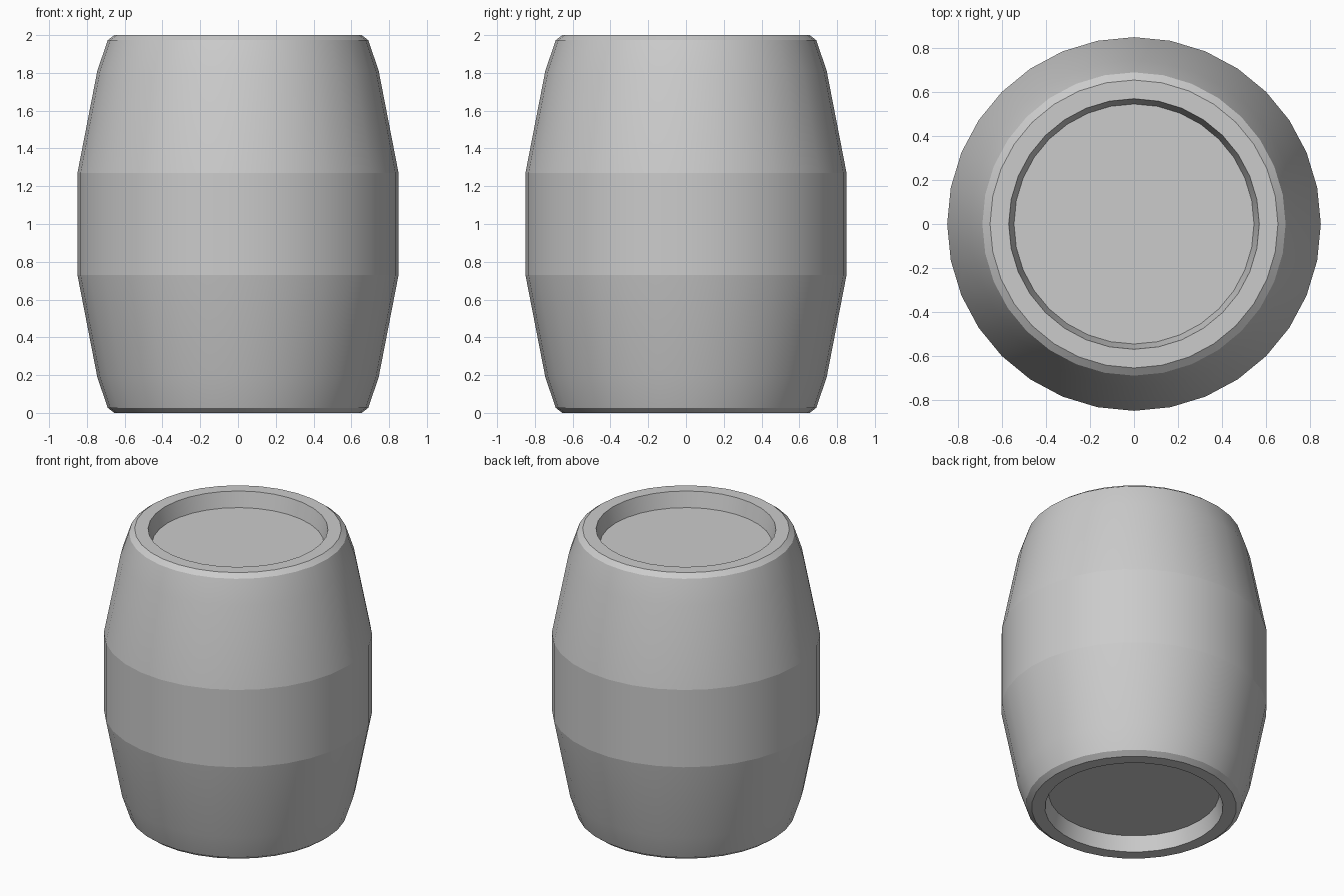
import bpy, bmesh, math

if "Cube" in bpy.data.objects:
    bpy.data.objects.remove(bpy.data.objects["Cube"])

SIDES = 32
# Lower half of the barrel section (radius, height): recessed lid, rim, chamfer, staves
half = [(0.546, 0.105), (0.57, 0.0), (0.655, 0.0), (0.69, 0.027), (0.745, 0.19), (0.85, 0.73)]
profile = half + [(r, 2.0 - z) for r, z in reversed(half)]
soft = {4, len(profile) - 5}  # rings that stay smooth

bm = bmesh.new()

# Revolved rings
rings = []
for r, z in profile:
    rings.append([bm.verts.new((r * math.cos(2 * math.pi * i / SIDES),
                                r * math.sin(2 * math.pi * i / SIDES), z))
                  for i in range(SIDES)])

# Walls
for a, b in zip(rings, rings[1:]):
    for i in range(SIDES):
        j = (i + 1) % SIDES
        bm.faces.new((a[i], a[j], b[j], b[i])).smooth = True

# Recessed lids at both ends
bm.faces.new(rings[0][::-1])
bm.faces.new(rings[-1])
bmesh.ops.recalc_face_normals(bm, faces=bm.faces[:])

# Crisp rings at rims and around the middle band
for k, ring in enumerate(rings):
    if k not in soft:
        for i in range(SIDES):
            bm.edges.get((ring[i], ring[(i + 1) % SIDES])).smooth = False

mesh = bpy.data.meshes.new("barrel")
bm.to_mesh(mesh)
bm.free()
bpy.context.collection.objects.link(bpy.data.objects.new("barrel", mesh))
